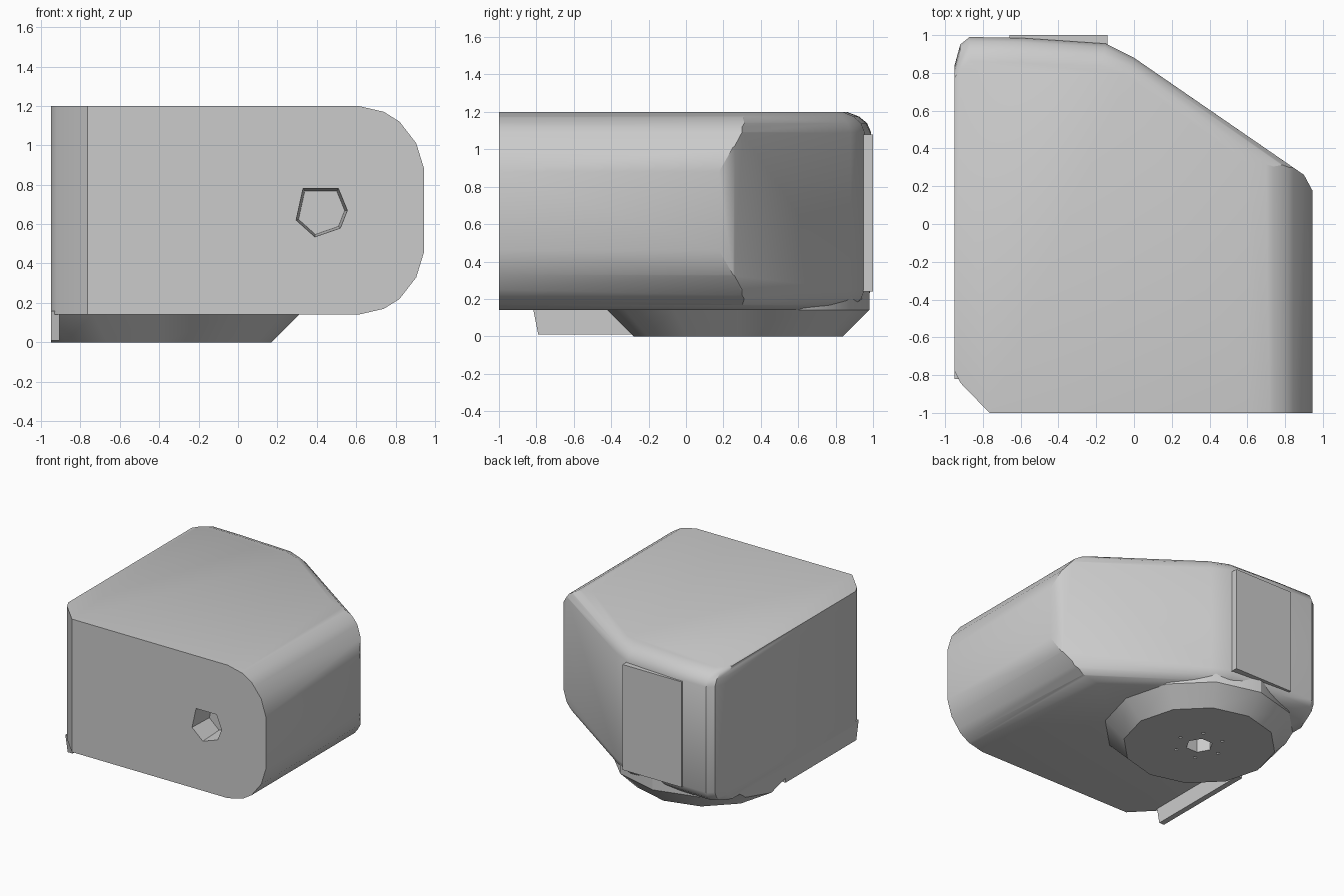
import bpy, bmesh
from math import sin, cos, pi

cube = bpy.data.objects.get("Cube")
if cube:
    bpy.data.objects.remove(cube, do_unlink=True)

grey = bpy.data.materials.new("plain grey")
grey.use_nodes = True
grey.diffuse_color = (0.6, 0.6, 0.6, 1)
grey.node_tree.nodes["Principled BSDF"].inputs["Base Color"].default_value = (0.6, 0.6, 0.6, 1)


def loft(name, rings):
    """Skin a stack of equal-length rings and cap both ends."""
    bm = bmesh.new()
    loops = [[bm.verts.new(p) for p in ring] for ring in rings]
    n = len(loops[0])
    for a, b in zip(loops, loops[1:]):
        for i in range(n):
            j = (i + 1) % n
            bm.faces.new((a[i], a[j], b[j], b[i]))
    bm.faces.new(loops[0])
    bm.faces.new(loops[-1])
    bmesh.ops.recalc_face_normals(bm, faces=bm.faces)
    mesh = bpy.data.meshes.new(name)
    bm.to_mesh(mesh)
    bm.free()
    mesh.materials.append(grey)
    obj = bpy.data.objects.new(name, mesh)
    bpy.context.collection.objects.link(obj)
    return obj


def disc_ring(cx, cy, r, z, n):
    return [(cx + r * cos(2 * pi * i / n), cy + r * sin(2 * pi * i / n), z) for i in range(n)]


def box(name, x0, x1, y0, y1, z0, z1):
    return loft(name, [[(x0, y0, z), (x1, y0, z), (x1, y1, z), (x0, y1, z)] for z in (z0, z1)])


def carve(obj, cutter, operation="DIFFERENCE"):
    """Apply a boolean and discard the cutter."""
    bpy.context.view_layer.objects.active = obj
    mod = obj.modifiers.new("carve", "BOOLEAN")
    mod.operation, mod.solver, mod.object = operation, "EXACT", cutter
    bpy.ops.object.modifier_apply(modifier=mod.name)
    bpy.data.objects.remove(cutter, do_unlink=True)


# Body plan: x, y, and the way each corner moves as the back edges round over
plan = [(-0.95, -0.78, 0, 0), (-0.92, -0.84, 0, 0), (-0.765, -1, 0, 0), (0.97, -1, 0, 0),
        (0.97, 0.13, 0, -1), (0.9, 0.26, -0.4, -0.9), (0, 0.88, -0.3, -0.7),
        (-0.15, 0.955, -0.2, -0.9), (-0.6, 0.985, 0, -1), (-0.87, 0.99, 0, -1),
        (-0.92, 0.95, 0, -1), (-0.95, 0.84, 0, -0.5)]
layers = [(0.05, 0.13), (0.14, 0.13), (0.165, 0.065), (0.2, 0.022), (0.25, 0),
          (1.09, 0), (1.14, 0.022), (1.175, 0.065), (1.2, 0.13), (1.3, 0.13)]
body = loft("body", [[(x + dx * d, y + dy * d, z) for x, y, dx, dy in plan] for z, d in layers])

# Rounded side section, clipping the body to its final height
arc = [(0.61, 0.53), (0.74, 0.5), (0.82, 0.45), (0.905, 0.34), (0.945, 0.21)]
half = [(-1.2, 0.53)] + arc
section = [(x, 0.67 + h) for x, h in half] + [(x, 0.67 - h) for x, h in reversed(half)]
carve(body, loft("section", [[(x, y, z) for x, z in section] for y in (-1.3, 1.3)]), "INTERSECT")

# Tapered socket in the front face
socket = [(0.33, 0.78), (0.51, 0.78), (0.555, 0.67), (0.52, 0.58), (0.39, 0.535), (0.295, 0.62)]


def socket_ring(y, s):
    return [(0.42 + (x - 0.42) * s, y, 0.66 + (z - 0.66) * s) for x, z in socket]


carve(body, loft("socket", [socket_ring(-1.1, 1.05), socket_ring(-0.8, 0.9)]))

# Round foot with a flared rim, trimmed flush with the flat side
FX, FY = -0.39, 0.28
foot = loft("foot", [disc_ring(FX, FY, r, z, 12) for r, z in ((0.56, 0), (0.7, 0.14), (0.7, 0.24))])
carve(foot, box("trim", -2, -0.949, -2, 2, -1, 1))
carve(foot, loft("bore", [disc_ring(FX, FY, 0.1, z, 6) for z in (-0.1, 0.15)]))
for i in range(6):
    px, py = FX + 0.18 * cos(i * pi / 3), FY + 0.18 * sin(i * pi / 3)
    carve(foot, loft("pin_hole", [disc_ring(px, py, 0.014, z, 5) for z in (-0.1, 0.04)]))

# Thin fin under the flat side
fin_shape = [(-0.82, 0.16), (-0.79, 0.01), (0.1, 0.01), (0.1, 0.16)]
fin = loft("fin", [[(x, y, z) for y, z in fin_shape] for x in (-0.949, -0.905)])

# Flat plate on the back
plate = box("back_plate", -0.66, -0.14, 0.9, 1.0, 0.24, 1.08)

# Smooth the rounded areas, keep hard edges
bpy.ops.object.select_all(action="DESELECT")
for obj in (body, foot, fin, plate):
    obj.select_set(True)
bpy.context.view_layer.objects.active = body
bpy.ops.object.shade_smooth_by_angle(angle=pi / 6)
